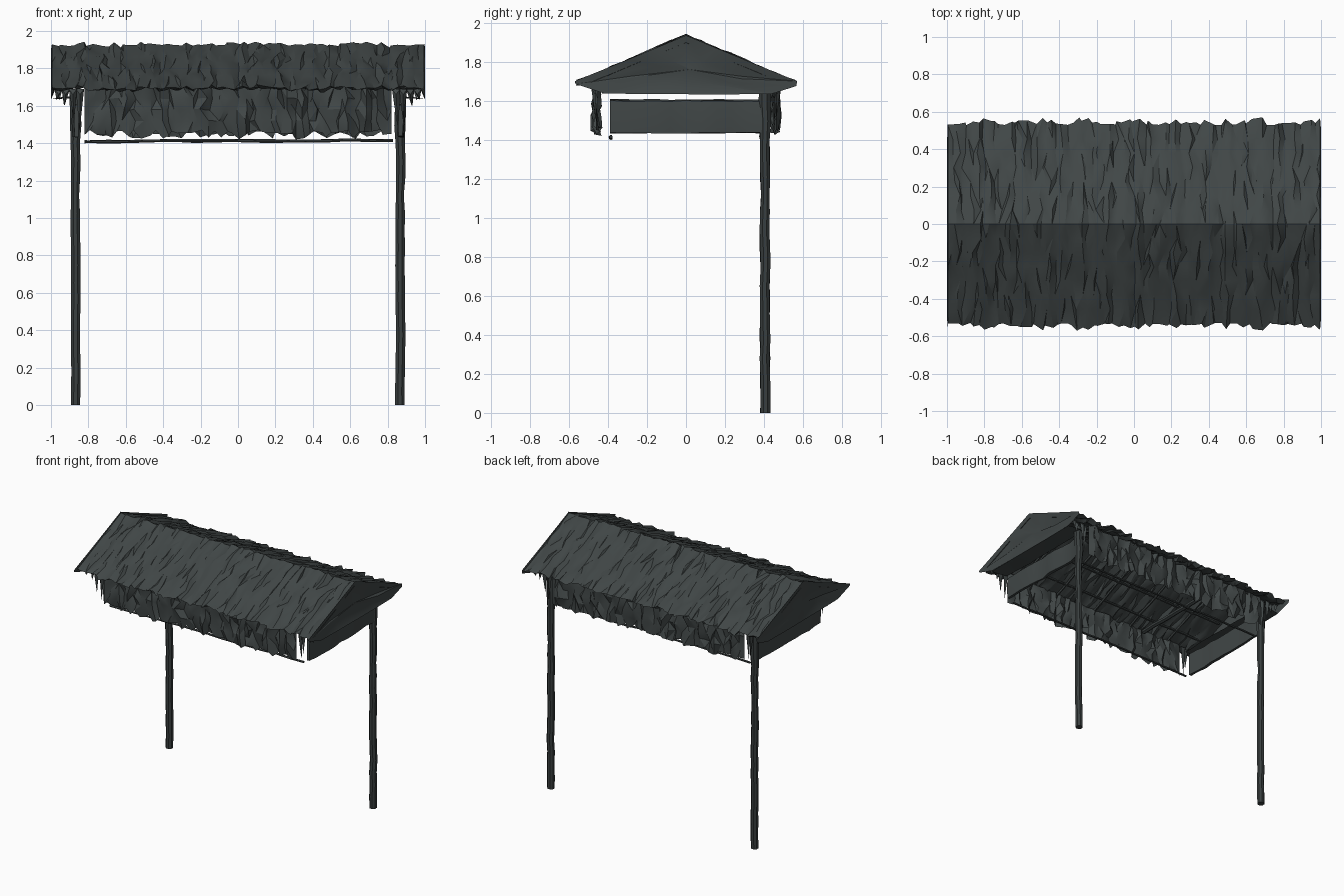
import bpy, bmesh, math, random
from mathutils import Vector

if "Cube" in bpy.data.objects:
    bpy.data.objects.remove(bpy.data.objects["Cube"])

random.seed(4)

def material(name, rgb):
    m = bpy.data.materials.new(name)
    m.diffuse_color = (*rgb, 1)
    m.use_nodes = True
    m.node_tree.nodes["Principled BSDF"].inputs["Base Color"].default_value = m.diffuse_color
    return m

THATCH = material("charcoal thatch", (0.052, 0.062, 0.062))
WOOD = material("dark wood", (0.042, 0.050, 0.050))

def finish(name, bm, mat):
    bmesh.ops.recalc_face_normals(bm, faces=bm.faces)
    me = bpy.data.meshes.new(name)
    bm.to_mesh(me)
    bm.free()
    ob = bpy.data.objects.new(name, me)
    bpy.context.collection.objects.link(ob)
    me.materials.append(mat)
    bpy.ops.object.select_all(action='DESELECT')
    ob.select_set(True)
    bpy.context.view_layer.objects.active = ob
    bpy.ops.object.shade_smooth_by_angle(angle=math.radians(28))
    return ob

def lerp(a, b, n):
    return [(a[0] + (b[0] - a[0]) * i / n, a[1] + (b[1] - a[1]) * i / n) for i in range(n + 1)]

def thatch_sheet(name, profile, x0, x1, cols, rough, ragged, closed=False):
    """Sweep a (y, z) profile along x with bundle-like bumps.
    rough = (dy, dz) bump size; ragged maps profile index -> (dy, dz) strand length."""
    bm = bmesh.new()
    grid = []
    step = (x1 - x0) / cols
    for i in range(cols + 1):
        end = i in (0, cols)
        streak = random.uniform(-1, 1)
        pull = random.random() ** 1.5
        col = []
        for j, (y, z) in enumerate(profile):
            dy, dz = ragged.get(j, (0, 0))
            dx = 0 if end else random.uniform(-.45, .45) * step
            n = 0 if end else .55 * streak + .6 * random.uniform(-1, 1)
            out = math.copysign(1, y) if abs(y) > .02 else 0
            col.append(bm.verts.new((x0 + i * step + dx, y + out * n * rough[0] + dy * pull,
                                     z + (n - .1) * rough[1] + dz * pull)))
        grid.append(col)
    n = len(profile)
    for a, b in zip(grid, grid[1:]):
        for j in range(n if closed else n - 1):
            k = (j + 1) % n
            q = [a[j], a[k], b[k], b[j]]
            s = random.randint(0, 1)
            bm.faces.new((q[s], q[s + 1], q[s + 2]))
            bm.faces.new((q[s], q[s + 2], q[(s + 3) % 4]))
    return finish(name, bm, THATCH)

def pole(name, a, b, r, sides=8, steps=1, wobble=0.0, flare=None):
    """Slightly crooked log from a to b."""
    a, b = Vector(a), Vector(b)
    rot = (b - a).to_track_quat('Z', 'Y')
    bm = bmesh.new()
    rings = []
    for i in range(steps + 1):
        t = i / steps
        c = a.lerp(b, t) + rot @ Vector((random.uniform(-1, 1) * wobble, random.uniform(-1, 1) * wobble, 0))
        rr = r * (flare(t) if flare else 1)
        rings.append([bm.verts.new(c + rot @ Vector((math.cos(2 * math.pi * (k + .5) / sides) * rr,
                      math.sin(2 * math.pi * (k + .5) / sides) * rr, 0))) for k in range(sides)])
    for p, q in zip(rings, rings[1:]):
        for k in range(sides):
            m = (k + 1) % sides
            bm.faces.new((p[k], p[m], q[m], q[k]))
    bm.faces.new(rings[0][::-1])
    bm.faces.new(rings[-1])
    return finish(name, bm, WOOD)

# Thatched roof shell: outer slopes, ragged eaves and underside
outer = lerp((-.53, 1.70), (0, 1.93), 7) + lerp((0, 1.93), (.53, 1.70), 7)[1:]
inner = lerp((.50, 1.69), (0, 1.90), 5) + lerp((0, 1.90), (-.50, 1.69), 5)[1:]
thatch_sheet("thatch_roof", outer + inner, -.995, .995, 72, (.004, .017),
             {0: (-.04, -.012), len(outer) - 1: (.04, -.012)}, closed=True)

# Gable end panels closing both triangles, with a soffit running in to the aprons
for s, side in ((-1, "left"), (1, "right")):
    bm = bmesh.new()
    pts = [(0, 1.935), (.16, 1.868), (.30, 1.81), (.57, 1.70), (.565, 1.675), (.44, 1.635), (.2, 1.632),
           (0, 1.633), (-.2, 1.634), (-.42, 1.637), (-.565, 1.685), (-.57, 1.70), (-.30, 1.81), (-.16, 1.868)]
    rim = [bm.verts.new((s, y, z)) for y, z in pts]
    mid = [bm.verts.new((s * (.985 + random.uniform(-.012, .01)), y * .5, 1.75 + (z - 1.75) * .5)) for y, z in pts]
    c = bm.verts.new((s * .985, .02, 1.76))
    for k in range(len(pts)):
        m = (k + 1) % len(pts)
        bm.faces.new((rim[k], rim[m], mid[m]))
        bm.faces.new((rim[k], mid[m], mid[k]))
        bm.faces.new((mid[k], mid[m], c))
    finish(side + "_gable", bm, THATCH)

    bm = bmesh.new()
    rows = [[bm.verts.new((s * x, -.43 + .0875 * i, z + (random.uniform(0, .012) if x < .98 else 0)))
             for x, z in ((.998, 1.636), (.93, 1.638), (.85, 1.64))] for i in range(11)]
    for p, q in zip(rows, rows[1:]):
        for k in range(2):
            bm.faces.new((p[k], p[k + 1], q[k + 1], q[k]))
    finish(side + "_soffit", bm, THATCH)

# Wavy hanging thatch fringe along the front and back
for s, side in ((-1, "front"), (1, "back")):
    thatch_sheet(side + "_fringe", [(s * .46, 1.70), (s * .46, 1.64), (s * .46, 1.58), (s * .46, 1.52), (s * .46, 1.47)],
                 -.82, .82, 48, (.028, .006), {4: (0, -.045)})
    # Thin rail below the fringe
    pole(side + "_rail", (-.82, s * .385, 1.41), (.83, s * .385, 1.415), .008, 5, 14, .004)

# Side aprons beneath the gables
for s, side in ((-1, "left"), (1, "right")):
    bm = bmesh.new()
    rows = []
    for i in range(11):
        y = -.39 + .078 * i
        w = random.uniform(-.008, .008)
        rows.append([bm.verts.new((s * (x + w), y, z + random.uniform(-.004, .004)))
                     for x, z in ((.86, 1.605), (.88, 1.60), (.885, 1.52), (.88, 1.435), (.86, 1.435), (.86, 1.52))])
    for p, q in zip(rows, rows[1:]):
        for k in range(6):
            m = (k + 1) % 6
            bm.faces.new((p[k], p[m], q[m], q[k]))
    bm.faces.new(rows[0])
    bm.faces.new(rows[-1])
    finish(side + "_apron", bm, THATCH)

    # Back post with a slightly thicker top
    pole(side + "_post", (s * .868, .405, 0), (s * .868, .405, 1.68), .027, 8, 18, .003,
         lambda t: 1.2 if t > .84 else (.85 if .62 < t < .7 else 1.0))

    # Ragged thatch tufts at the front and back corners
    for f, end in ((-1, "front"), (1, "back")):
        bm = bmesh.new()
        for k, low in enumerate((1.46, 1.52, 1.60, 1.63)):
            x, w = .845 + .038 * k, .022
            y = f * (.45 + .015 * (k % 2))
            tri = [(x - w, y, 1.69), (x + w, y, 1.69), (x + random.uniform(-.012, .012), y, low), (x, y + f * .02, 1.66)]
            v = [bm.verts.new((s * px, py, pz)) for px, py, pz in tri]
            for a, b, c in ((0, 1, 2), (0, 3, 2), (1, 3, 2), (0, 1, 3)):
                bm.faces.new((v[a], v[b], v[c]))
        finish(side + "_" + end + "_corner_tufts", bm, THATCH)

# Thin purlins and rafters under the thatch
for s, side in ((-1, "front"), (1, "back")):
    for j, (y, z) in enumerate(((.36, 1.735), (.18, 1.81))):
        pole(f"{side}_purlin_{j}", (-.96, s * y, z), (.96, s * y, z), .009, 5, 10, .003)
    for i in range(5):
        x = -.7 + .35 * i
        pole(f"{side}_rafter_{i}", (x, s * .46, 1.69), (x, 0, 1.885), .01, 5, 4, .003)
# Single tie beam
pole("tie_beam", (-.45, -.43, 1.665), (-.45, .2, 1.665), .018, 6, 5, .003)
